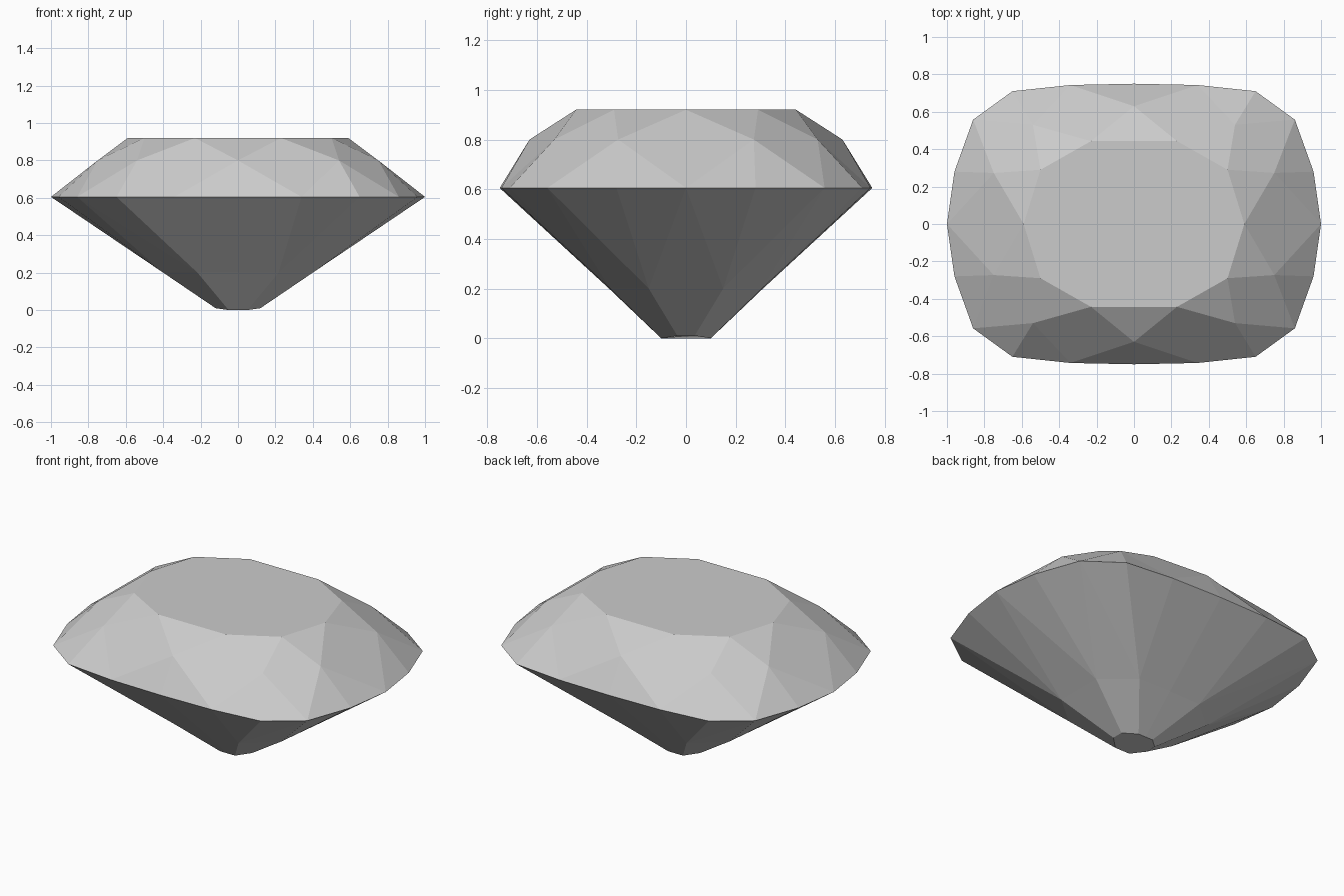
import bpy
import bmesh

if "Cube" in bpy.data.objects:
    bpy.data.objects.remove(bpy.data.objects["Cube"], do_unlink=True)

bm = bmesh.new()


def ring(quarter):
    """Full loop of vertices from the points of one quarter, +x round to +y."""
    mirrored = [(-x, y, z) for x, y, z in reversed(quarter) if x > 0 and y > 0]
    half = quarter + mirrored
    full = half + [(-x, -y, z) for x, y, z in half]
    return [bm.verts.new(p) for p in full]


def level(z, points):
    return ring([(x, y, z) for x, y in points])


# Outlines from the table down to the culet
table = level(0.92, [(0.59, 0), (0.5, 0.29), (0.23, 0.443)])
crown = level(0.80, [(0.75, 0.273), (0.54, 0.53), (0, 0.63)])
girdle = level(0.605, [(1, 0), (0.96, 0.28), (0.86, 0.558),
                       (0.65, 0.71), (0.34, 0.743), (0, 0.75)])
pavilion = level(0.20, [(0.4, 0.15), (0.217, 0.305), (0, 0.31)])
culet = ring([(0.12, 0.035, 0.01), (0.05, 0.1, 0), (0, 0.1, 0)])

# Table and culet caps
bm.faces.new(table)
bm.faces.new(culet[::-1])

# Facets repeated around the stone
sides = len(table)
for i in range(sides):
    nxt = (i + 1) % sides
    g0, g1, g2 = (girdle[(2 * i + k) % len(girdle)] for k in range(3))
    # Crown: star, kite and upper girdle facets
    bm.faces.new((table[i], crown[i], table[nxt]))
    bm.faces.new((table[i], crown[i - 1], g0, crown[i]))
    bm.faces.new((crown[i], g0, g1))
    bm.faces.new((crown[i], g1, g2))
    # Pavilion: lower girdle and main facets
    bm.faces.new((pavilion[i], g1, g0))
    bm.faces.new((pavilion[i], g2, g1))
    bm.faces.new((g0, pavilion[i - 1], pavilion[i]))
    bm.faces.new((pavilion[i - 1], culet[i - 1], culet[i], pavilion[i]))

bmesh.ops.recalc_face_normals(bm, faces=bm.faces)
mesh = bpy.data.meshes.new("cut_gemstone")
bm.to_mesh(mesh)
bm.free()

# Stone colour
grey = bpy.data.materials.new("light grey")
grey.use_nodes = True
colour = (0.6, 0.6, 0.6, 1)
grey.diffuse_color = colour
grey.node_tree.nodes["Principled BSDF"].inputs["Base Color"].default_value = colour
mesh.materials.append(grey)

gem = bpy.data.objects.new("cut_gemstone", mesh)
bpy.context.collection.objects.link(gem)
